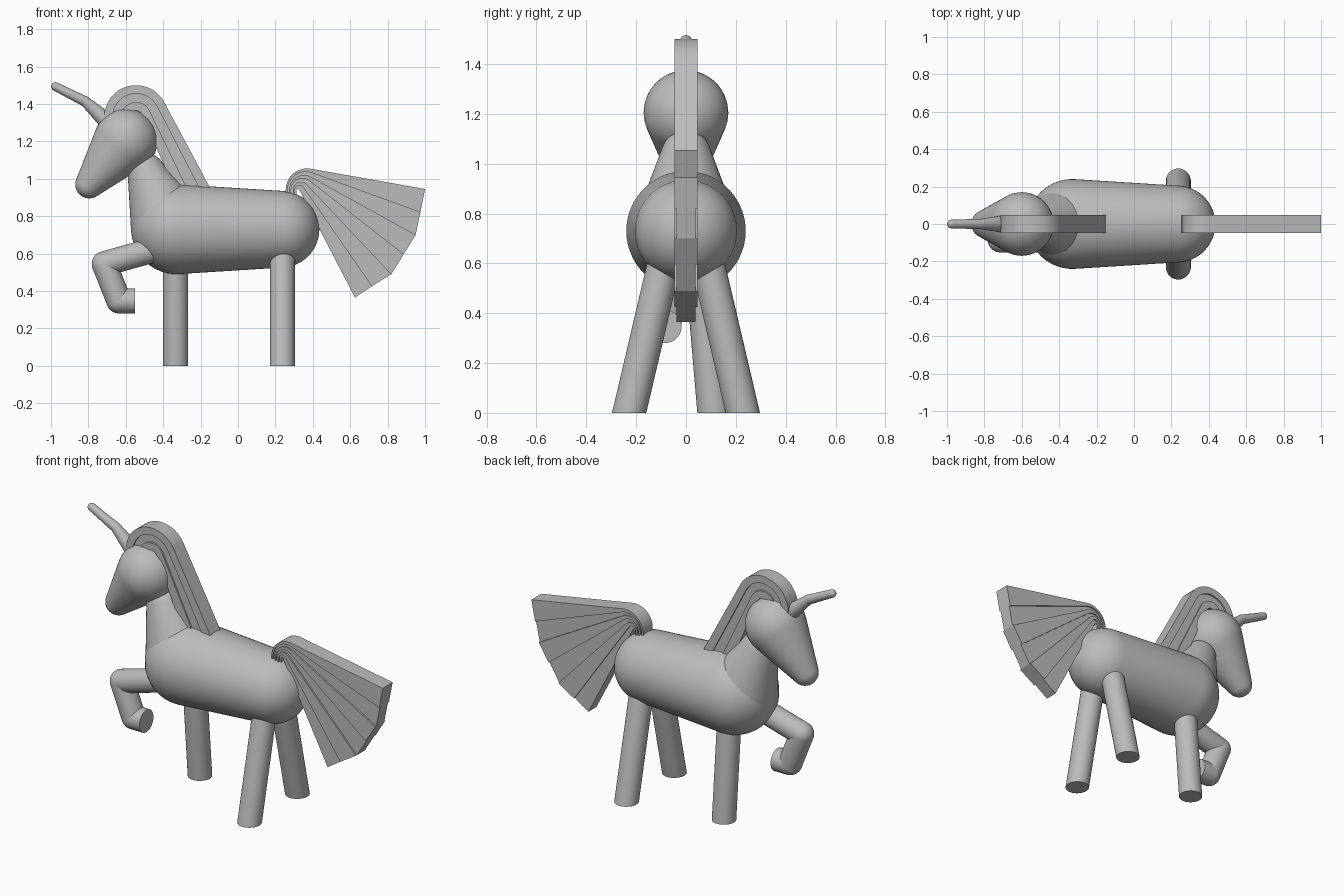
import bpy, bmesh, math
from mathutils import Vector

cube = bpy.data.objects.get("Cube")
if cube:
    bpy.data.objects.remove(cube, do_unlink=True)

grey = bpy.data.materials.new("plain grey")
grey.use_nodes = True
grey.diffuse_color = (0.5, 0.5, 0.5, 1)
grey.node_tree.nodes["Principled BSDF"].inputs["Base Color"].default_value = (0.5, 0.5, 0.5, 1)


def finish(name, bm):
    bmesh.ops.recalc_face_normals(bm, faces=bm.faces)
    mesh = bpy.data.meshes.new(name)
    bm.to_mesh(mesh)
    bm.free()
    mesh.materials.append(grey)
    obj = bpy.data.objects.new(name, mesh)
    bpy.context.collection.objects.link(obj)
    bpy.ops.object.select_all(action='DESELECT')
    obj.select_set(True)
    bpy.context.view_layer.objects.active = obj
    bpy.ops.object.shade_smooth_by_angle(angle=math.radians(30))
    return obj


def limb(name, a, ra, b, rb, cut=None, sides=48, steps=12):
    """Two balls joined by a tangent cone; cut = (point, normal) slices off the outer side flat."""
    a, b = Vector(a), Vector(b)
    axis = (b - a).normalized()
    side = axis.orthogonal().normalized()
    other = axis.cross(side)
    touch = math.acos((ra - rb) / (b - a).length)
    profile = [(a, ra, math.pi + (touch - math.pi) * i / steps) for i in range(1, steps + 1)]
    profile += [(b, rb, touch * (1 - i / steps)) for i in range(steps)]
    bm = bmesh.new()
    rings = []
    for centre, r, ang in profile:
        mid = centre + axis * r * math.cos(ang)
        w = r * math.sin(ang)
        turns = [math.tau * k / sides for k in range(sides)]
        rings.append([bm.verts.new(mid + w * (side * math.cos(t) + other * math.sin(t))) for t in turns])
    poles = bm.verts.new(a - axis * ra), bm.verts.new(b + axis * rb)
    for k in range(sides):
        n = (k + 1) % sides
        for low, high in zip(rings, rings[1:]):
            bm.faces.new((low[k], low[n], high[n], high[k]))
        bm.faces.new((poles[0], rings[0][n], rings[0][k]))
        bm.faces.new((poles[1], rings[-1][k], rings[-1][n]))
    if cut:
        geom = bm.verts[:] + bm.edges[:] + bm.faces[:]
        bmesh.ops.bisect_plane(bm, geom=geom, plane_co=cut[0], plane_no=cut[1], clear_outer=True)
        bmesh.ops.holes_fill(bm, edges=[e for e in bm.edges if e.is_boundary], sides=0)
    return finish(name, bm)


def hair_line(cx, cz, r, end, root):
    """Rise from the root, curl over an arc, then run straight to the end point."""
    dx, dz = end[0] - cx, end[1] - cz
    last = math.atan2(dz, dx) + math.acos(r / math.hypot(dx, dz))
    arc = [math.pi + (last - math.pi) * i / 16 for i in range(17)]
    curl = [(cx + r * math.cos(t), cz + r * math.sin(t)) for t in arc]
    return [(cx - r, root)] + curl + [end]


def strands(name, lines):
    """Fill between neighbouring lines, alternating thick and thin plates."""
    for i, (upper, lower) in enumerate(zip(lines, lines[1:])):
        half = 0.038 if i % 2 else 0.047
        bm = bmesh.new()
        face = bm.faces.new([bm.verts.new((x, -half, z)) for x, z in upper + lower[::-1]])
        out = bmesh.ops.extrude_face_region(bm, geom=[face])
        moved = [v for v in out["geom"] if isinstance(v, bmesh.types.BMVert)]
        bmesh.ops.translate(bm, verts=moved, vec=(0, 2 * half, 0))
        finish(f"{name}_{i + 1}", bm)


# Body, neck and head
limb("body", (-0.33, 0, 0.73), 0.24, (0.23, 0, 0.73), 0.205, sides=64)
limb("neck", (-0.365, 0, 0.73), 0.207, (-0.49, 0, 1.035), 0.1, cut=((-0.288, 0, 0), (1, 0, 0)))
limb("head", (-0.6, 0, 1.205), 0.17, (-0.795, 0, 0.97), 0.075)

# Horn, with a slight bend
limb("horn_base", (-0.71, 0, 1.315), 0.044, (-0.815, 0, 1.412), 0.028, sides=24)
limb("horn_tip", (-0.815, 0, 1.412), 0.028, (-0.976, 0, 1.493), 0.023, sides=24)

# Standing legs, sliced level with the ground
ground = ((0, 0, 0), (0, 0, -1))
leg = 0.067
for side, s in (("left", 1), ("right", -1)):
    # the model faces -x along its length, so these sit on either side of its body
    limb(f"hind_leg_{side}", (0.237, s * 0.275, -0.2), leg, (0.237, s * 0.057, 0.73), leg, cut=ground)
limb("front_leg", (-0.333, 0.13, -0.2), leg, (-0.333, 0.05, 0.73), leg, cut=ground)

# Raised leg
y = -0.085
limb("raised_thigh", (-0.45, y, 0.62), leg, (-0.715, y, 0.545), leg)
limb("raised_shin", (-0.715, y, 0.545), leg, (-0.637, y, 0.347), leg)
limb("raised_hoof", (-0.637, y, 0.347), leg, (-0.45, y, 0.347), leg, cut=((-0.552, 0, 0), (1, 0, 0)))

# Mane
mane_ends = [-0.095, -0.155, -0.225, -0.3]
strands("mane", [hair_line(-0.545, 1.33, 0.17 - 0.045 * i, (x, 0.85), 1.25)
                 for i, x in enumerate(mane_ends)])

# Tail fan
tail_ends = [(1.0, 0.945), (0.975, 0.82), (0.95, 0.7), (0.885, 0.595),
             (0.82, 0.49), (0.715, 0.425), (0.625, 0.365)]
strands("tail", [hair_line(0.37 - 0.05 * i / 6, 0.94, 0.115 - 0.018 * i, end, 0.8)
                 for i, end in enumerate(tail_ends)])
